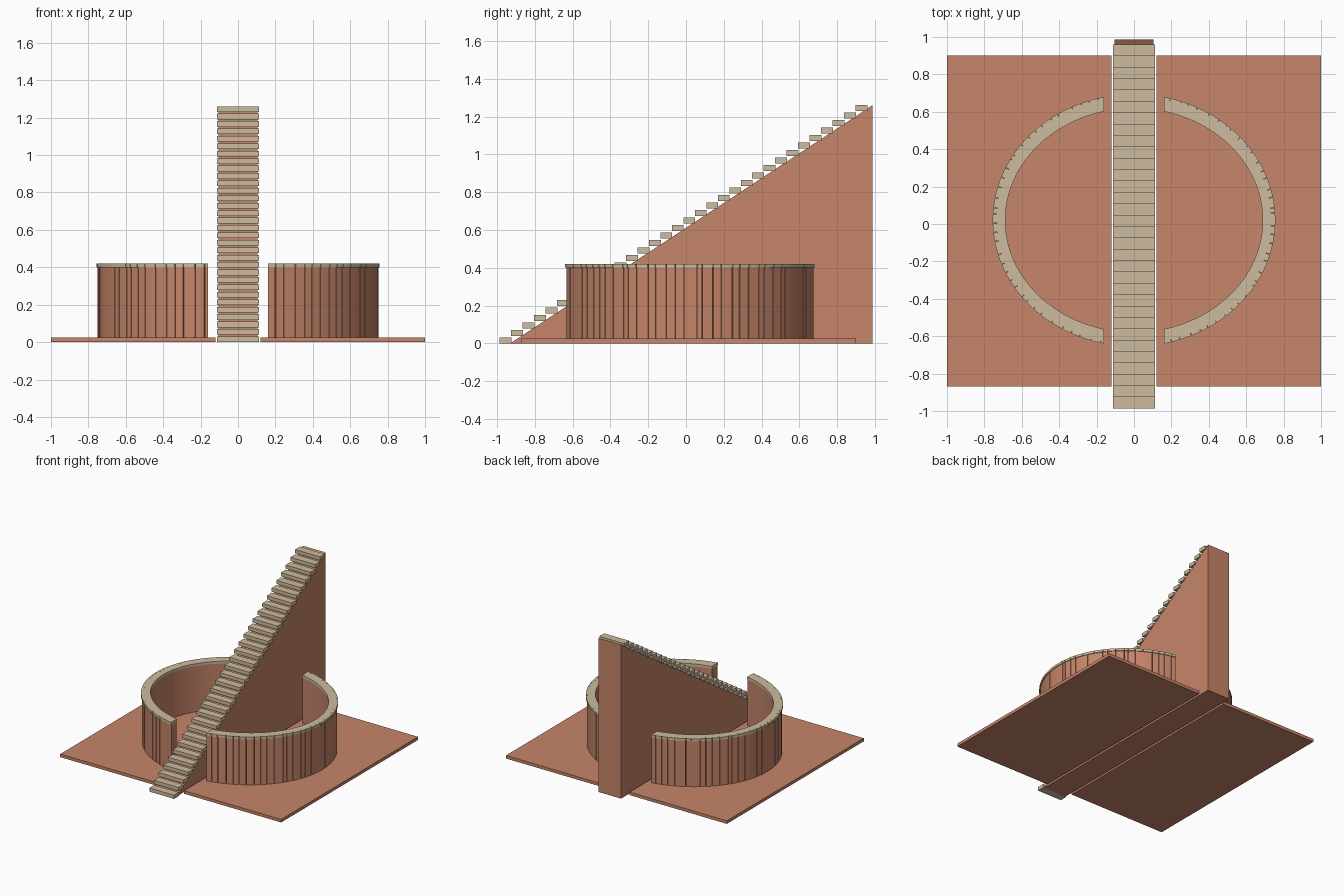
import bpy, bmesh, math, random

if "Cube" in bpy.data.objects:
    bpy.data.objects.remove(bpy.data.objects["Cube"])

random.seed(4)


def material(name, rgb):
    m = bpy.data.materials.new(name)
    m.diffuse_color = (*rgb, 1)
    m.use_nodes = True
    m.node_tree.nodes["Principled BSDF"].inputs["Base Color"].default_value = m.diffuse_color
    return m


TERRACOTTA = material("terracotta", (0.565, 0.238, 0.144))
SAND = material("sand stone", (0.61, 0.50, 0.345))


def finish(bm, name, mat):
    bmesh.ops.recalc_face_normals(bm, faces=bm.faces)
    me = bpy.data.meshes.new(name)
    bm.to_mesh(me)
    bm.free()
    me.materials.append(mat)
    ob = bpy.data.objects.new(name, me)
    bpy.context.collection.objects.link(ob)
    return ob


def box(name, x, y, z, mat):
    bm = bmesh.new()
    bmesh.ops.create_cube(bm, size=1)
    for v in bm.verts:
        v.co = [lo + (c + 0.5) * (hi - lo) for c, (lo, hi) in zip(v.co, (x, y, z))]
    return finish(bm, name, mat)


def half_ring(name, side, outer, inner, z0, z1, stations, mat):
    """Half of an oval wall, cut flat at the gap; stations are (s, groove depth)."""
    def point(radii, s, z, inset=0):
        t = s * math.acos(0.16 / radii[0])
        return (side * (radii[0] - inset) * math.cos(t),
                0.02 + (radii[1] - inset) * math.sin(t), z)
    bm = bmesh.new()
    loops = []
    for s, g in stations:
        loops.append([bm.verts.new(p) for p in (
            point(outer, s, z0, g), point(outer, s, z1, g),
            point(inner, s, z1), point(inner, s, z0))])
    for a, b in zip(loops, loops[1:]):
        for i in range(4):
            j = (i + 1) % 4
            bm.faces.new((a[i], a[j], b[j], b[i]))
    bm.faces.new(loops[0])
    bm.faces.new(loops[-1])
    ob = finish(bm, name, mat)
    bpy.context.view_layer.objects.active = ob
    ob.select_set(True)
    bpy.ops.object.shade_smooth_by_angle(angle=math.radians(25))
    ob.select_set(False)


# Floor slabs and oval walls on either side of the stair
for label, side in (("left", -1), ("right", 1)):
    box(label + "_floor_slab", sorted((side * 0.12, side)), (-0.87, 0.90), (0, 0.025), TERRACOTTA)

    # Thin, unevenly spaced vertical joints in the outer face
    stations, n = [(-1, 0)], 36
    for i in range(n):
        c = -1 + 2 * (i + 0.5 + random.uniform(-0.3, 0.3)) / n
        stations += [(c - 0.0018, 0), (c - 0.0012, 0.022), (c + 0.0012, 0.022), (c + 0.0018, 0)]
        if i < n - 1:
            stations.append((-1 + 2 * (i + 1) / n, 0))
    stations.append((1, 0))
    half_ring(label + "_wall", side, (0.75, 0.669), (0.69, 0.60), 0.02, 0.40, stations, TERRACOTTA)
    half_ring(label + "_wall_coping", side, (0.756, 0.675), (0.688, 0.598), 0.40, 0.42, stations, SAND)

# Wedge carrying the stair
bm = bmesh.new()
f = bm.faces.new([bm.verts.new((-0.103, y, z)) for y, z in ((-0.93, 0), (0.987, 0), (0.987, 1.26))])
ext = bmesh.ops.extrude_face_region(bm, geom=[f])
bmesh.ops.translate(bm, vec=(0.206, 0, 0), verts=[v for v in ext["geom"] if isinstance(v, bmesh.types.BMVert)])
finish(bm, "stair_wedge", TERRACOTTA)

# Treads
for i in range(32):
    y, z = -0.987 + i * 0.0608, i * 0.0397
    box("tread_%02d" % (i + 1), (-0.112, 0.112), (y, y + 0.063), (z, z + 0.03), SAND)
